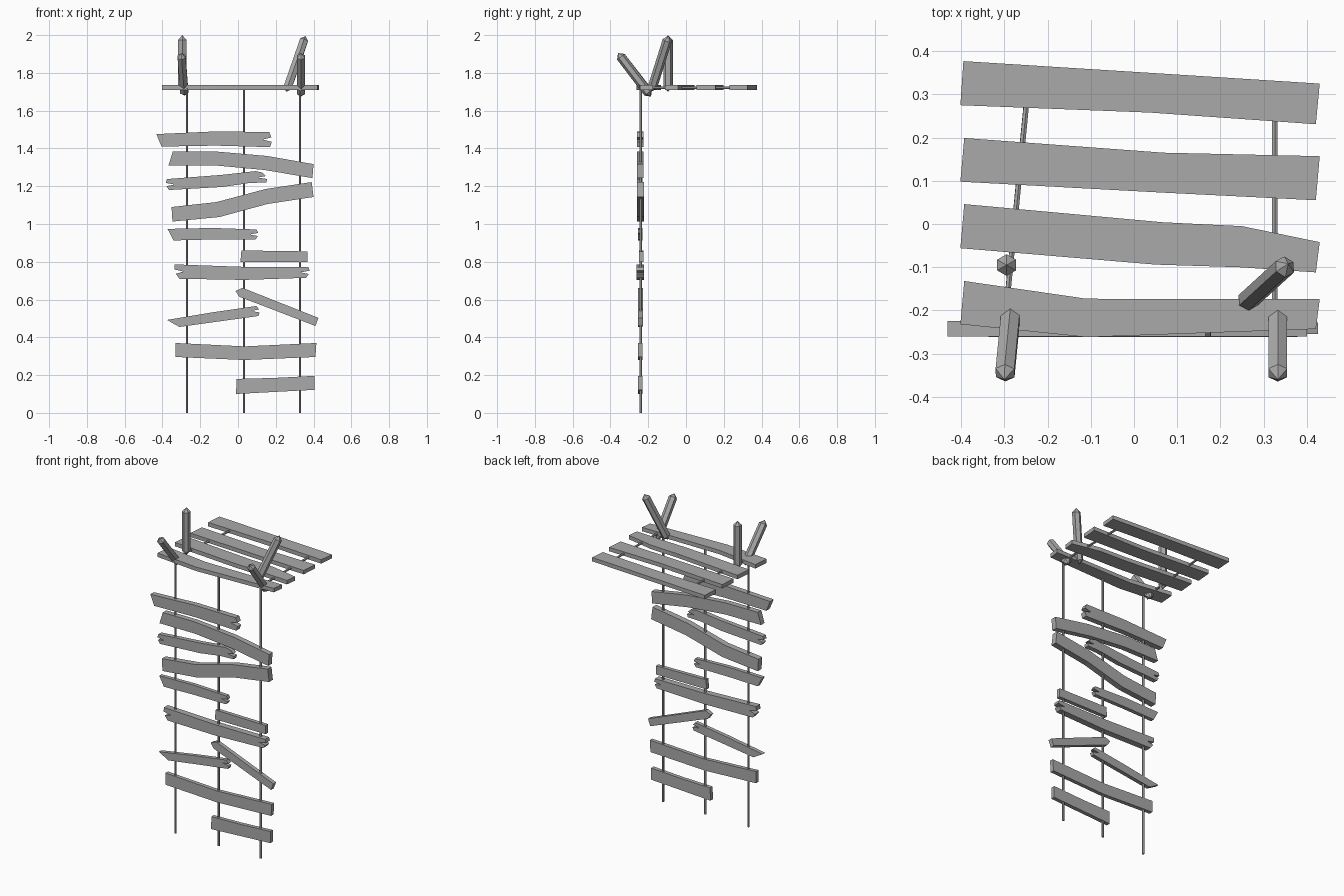
import bpy, bmesh
from mathutils import Vector, Matrix

cube = bpy.data.objects.get("Cube")
if cube:
    bpy.data.objects.remove(cube, do_unlink=True)

wood = bpy.data.materials.new("weathered grey")
wood.use_nodes = True
GREY = (0.4, 0.4, 0.4, 1)
wood.diffuse_color = GREY
wood.node_tree.nodes["Principled BSDF"].inputs["Base Color"].default_value = GREY


def finish(name, bm):
    bmesh.ops.recalc_face_normals(bm, faces=bm.faces)
    mesh = bpy.data.meshes.new(name)
    bm.to_mesh(mesh)
    bm.free()
    mesh.materials.append(wood)
    obj = bpy.data.objects.new(name, mesh)
    bpy.context.collection.objects.link(obj)


def split_end(a, b, out):
    """Splintered end between corners a and b: two prongs and a notch."""
    a, b = Vector(a), Vector(b)
    push = Vector((out, 0))
    return [a.lerp(b, 0.35) + push * 0.3, a.lerp(b, 0.5) - push,
            a.lerp(b, 0.65) + push * 0.3]


def board(name, upper, lower, near, far, broken="", lying=False):
    """Board outline, given by its two long edges from left to right, made thick."""
    outline = list(upper)
    if "R" in broken:
        outline += split_end(upper[-1], lower[-1], 0.035)
    outline += lower[::-1]
    if "L" in broken:
        outline += split_end(lower[0], upper[0], -0.035)
    bm = bmesh.new()
    place = (lambda u, v, d: (u, v, d)) if lying else (lambda u, v, d: (u, d, v))
    face = bm.faces.new([bm.verts.new(place(u, v, near)) for u, v in outline])
    moved = bmesh.ops.extrude_face_region(bm, geom=[face], use_keep_orig=True)
    verts = [g for g in moved["geom"] if isinstance(g, bmesh.types.BMVert)]
    bmesh.ops.translate(bm, verts=verts, vec=place(0, 0, far - near))
    finish(name, bm)


def rod(name, start, end, radius, tip=0):
    """Six-sided rod, optionally with pointed ends included in its length."""
    start, end = Vector(start), Vector(end)
    axis = end - start
    turn = Vector((0, 0, 1)).rotation_difference(axis).to_matrix().to_4x4()
    bm = bmesh.new()
    bmesh.ops.create_cone(bm, cap_ends=True, segments=6, radius1=radius,
                          radius2=radius, depth=axis.length - 2 * tip,
                          matrix=Matrix.Translation((start + end) / 2) @ turn)
    if tip:
        caps = [f for f in bm.faces if len(f.verts) == 6]
        bmesh.ops.poke(bm, faces=caps, offset=tip)
    finish(name, bm)


# Hanging ropes and the rails under the deck
for side, x in (("right", -0.27), ("middle", 0.032), ("left", 0.328)):
    rod(side + "_rope", (x, -0.24, 0), (x, -0.24, 1.72), 0.007)
rod("right_rail", (-0.3, -0.24, 1.722), (-0.245, 0.32, 1.722), 0.007)
rod("left_rail", (0.326, -0.24, 1.722), (0.326, 0.3, 1.722), 0.007)

# Pointed posts
for name, start, end in (
        ("right_back_post", (-0.295, -0.095, 1.7), (-0.295, -0.095, 2)),
        ("left_back_post", (0.255, -0.185, 1.7), (0.357, -0.092, 1.995)),
        ("right_front_post", (-0.283, -0.185, 1.68), (-0.3, -0.36, 1.905)),
        ("left_front_post", (0.333, -0.185, 1.675), (0.333, -0.36, 1.905))):
    rod(name, start, end, 0.025, 0.025)

# Deck boards
decks = {
    "deck_board_back": ([(-0.395, 0.377), (0.036, 0.35), (0.43, 0.325)],
                        [(-0.402, 0.275), (0.036, 0.258), (0.421, 0.231)]),
    "deck_board_mid_back": ([(-0.393, 0.199), (0.07, 0.165), (0.43, 0.157)],
                            [(-0.402, 0.098), (0.06, 0.073), (0.421, 0.055)]),
    "deck_board_mid_front": ([(-0.393, 0.046), (0.066, 0.004), (0.25, -0.005), (0.43, -0.042)],
                             [(-0.402, -0.056), (0.05, -0.094), (0.244, -0.1), (0.421, -0.112)]),
    "deck_board_front": ([(-0.393, -0.132), (-0.11, -0.173), (0.43, -0.174)],
                         [(-0.402, -0.232), (-0.11, -0.262), (0.421, -0.243)]),
}
for name, (back, front) in decks.items():
    board(name, back, front, 1.71, 1.735, lying=True)

# Hanging planks, top to bottom
board("plank_top", [(-0.432, 1.476), (-0.12, 1.49), (0.165, 1.487)],
      [(-0.405, 1.41), (-0.12, 1.415), (0.17, 1.407)], -0.26, -0.225, "R")
board("plank_bowed", [(-0.345, 1.384), (-0.12, 1.384), (0.155, 1.36), (0.4, 1.317)],
      [(-0.368, 1.31), (-0.12, 1.31), (0.14, 1.286), (0.394, 1.243)], -0.26, -0.225)
board("plank_thin_upper", [(-0.376, 1.238), (-0.085, 1.26), (0.095, 1.28), (0.13, 1.272)],
      [(-0.365, 1.18), (-0.085, 1.196), (0.06, 1.217), (0.15, 1.22)], -0.26, -0.23, "LR")
board("plank_rising", [(-0.352, 1.09), (-0.114, 1.116), (0.145, 1.185), (0.39, 1.222)],
      [(-0.347, 1.013), (-0.098, 1.037), (0.156, 1.106), (0.4, 1.143)], -0.26, -0.222)
board("plank_short_right", [(-0.373, 0.974), (-0.135, 0.979), (0.098, 0.971)],
      [(-0.341, 0.913), (-0.135, 0.918), (0.093, 0.918)], -0.255, -0.23, "R")
board("plank_short_left", [(0.018, 0.86), (0.368, 0.855)],
      [(0.013, 0.8), (0.368, 0.8)], -0.25, -0.225)
board("plank_middle", [(-0.336, 0.786), (0.034, 0.773), (0.373, 0.773)],
      [(-0.31, 0.71), (0.034, 0.704), (0.36, 0.715)], -0.262, -0.222, "LR")
board("plank_falling", [(-0.013, 0.645), (0.024, 0.662), (0.426, 0.503)],
      [(0.008, 0.614), (0.02, 0.61), (0.41, 0.46)], -0.255, -0.228)
board("plank_thin_lower", [(-0.376, 0.492), (-0.124, 0.534), (0.098, 0.566)],
      [(-0.31, 0.455), (-0.124, 0.481), (0.108, 0.513)], -0.255, -0.23, "R")
board("plank_long_low", [(-0.33, 0.37), (0.034, 0.352), (0.415, 0.37)],
      [(-0.33, 0.296), (0.034, 0.28), (0.41, 0.296)], -0.255, -0.23)
board("plank_bottom", [(-0.008, 0.18), (0.193, 0.185), (0.405, 0.196)],
      [(-0.01, 0.1), (0.193, 0.111), (0.405, 0.122)], -0.255, -0.23)
